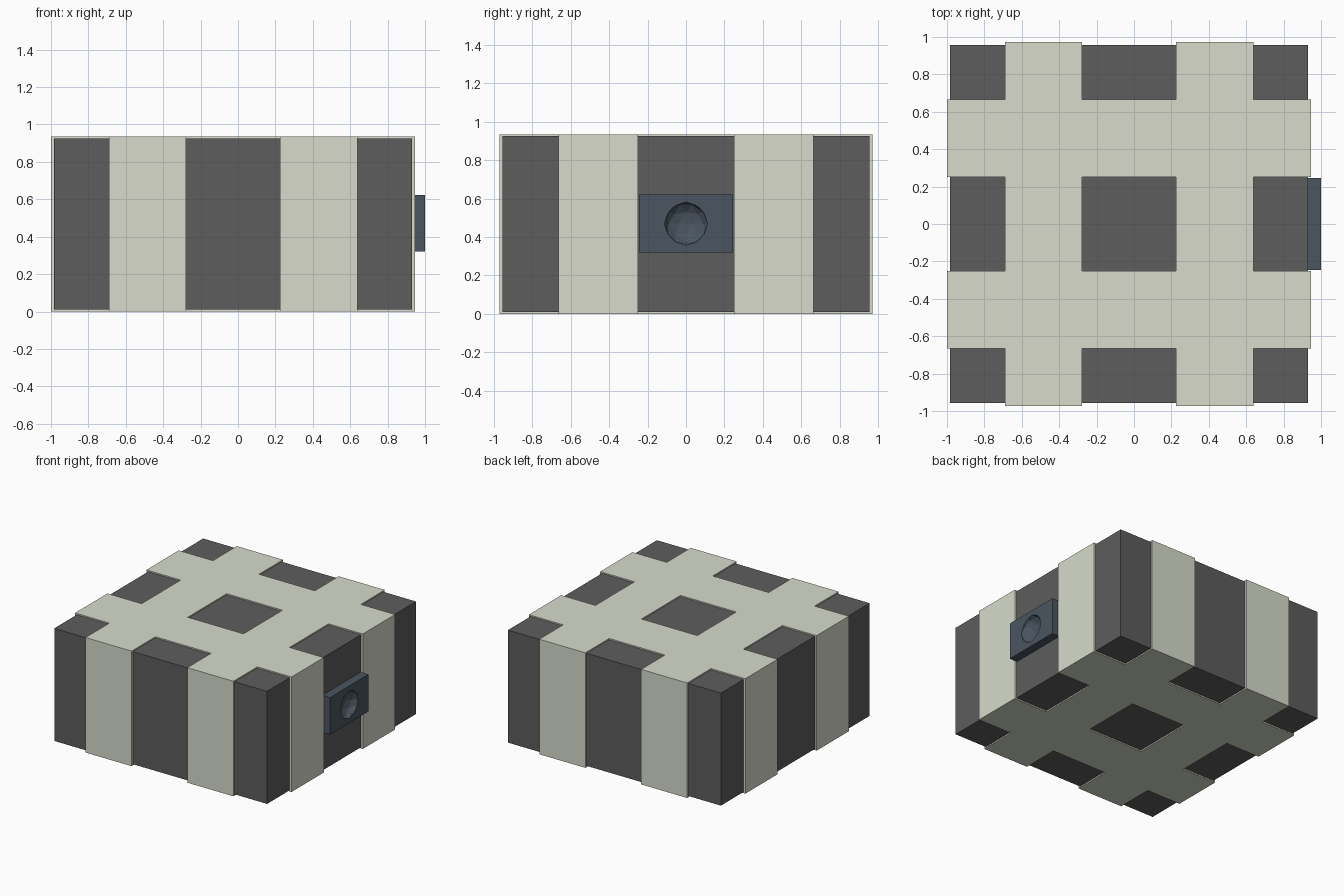
import bpy
from mathutils import Vector

if "Cube" in bpy.data.objects:
    bpy.data.objects.remove(bpy.data.objects["Cube"])


def material(name, rgb):
    m = bpy.data.materials.new(name)
    m.diffuse_color = (*rgb, 1)
    m.use_nodes = True
    m.node_tree.nodes["Principled BSDF"].inputs["Base Color"].default_value = m.diffuse_color
    return m


def box(name, lo, hi, mat):
    lo, hi = Vector(lo), Vector(hi)
    bpy.ops.mesh.primitive_cube_add(size=1, location=(lo + hi) / 2)
    ob = bpy.context.object
    ob.name = name
    ob.scale = hi - lo
    bpy.ops.object.transform_apply(location=False, rotation=False, scale=True)
    ob.data.materials.append(mat)
    return ob


def boolean(target, other, operation):
    mod = target.modifiers.new(operation.lower(), 'BOOLEAN')
    mod.operation, mod.object, mod.solver = operation, other, 'EXACT'
    bpy.context.view_layer.objects.active = target
    bpy.ops.object.modifier_apply(modifier=mod.name)
    bpy.data.objects.remove(other, do_unlink=True)


charcoal = material("charcoal", (0.11, 0.11, 0.11))
cream = material("cream", (0.68, 0.71, 0.60))
slate = material("slate", (0.07, 0.093, 0.12))

CX = -0.026               # centre of the block; the sensor box sticks out at +x
HX, HY, TOP = 0.973, 0.972, 0.935
INNER, OUTER = 0.251, 0.665
REVEAL = 0.016            # how far the bands stand proud of the core

# Dark core block
box("core_block", (CX - HX + REVEAL, -HY + REVEAL, 0.01),
    (CX + HX - REVEAL, HY - REVEAL, TOP - 0.01), charcoal)

# Crossing bands wrapped around the block, merged into one lattice
bands = None
for side in (-1, 1):
    a, b = sorted((side * INNER, side * OUTER))
    for lo, hi in (((CX - HX, a, 0), (CX + HX, b, TOP)),
                   ((CX + a, -HY, 0), (CX + b, HY, TOP))):
        band = box("wrap_bands", lo, hi, cream)
        if bands is None:
            bands = band
        else:
            boolean(bands, band, 'UNION')
bands.name = "wrap_bands"

# Small side box with a shallow faceted dimple in its face
side_box = box("side_box", (0.926, -0.246, 0.32), (1.0, 0.246, 0.622), slate)
bpy.ops.mesh.primitive_ico_sphere_add(subdivisions=2, radius=0.113, location=(1.0, 0, 0.47))
dimple = bpy.context.object
dimple.name = "dimple_cutter"
dimple.hide_render = True
dimple.scale.x = 0.58
dimple.data.materials.append(slate)
boolean(side_box, dimple, 'DIFFERENCE')
